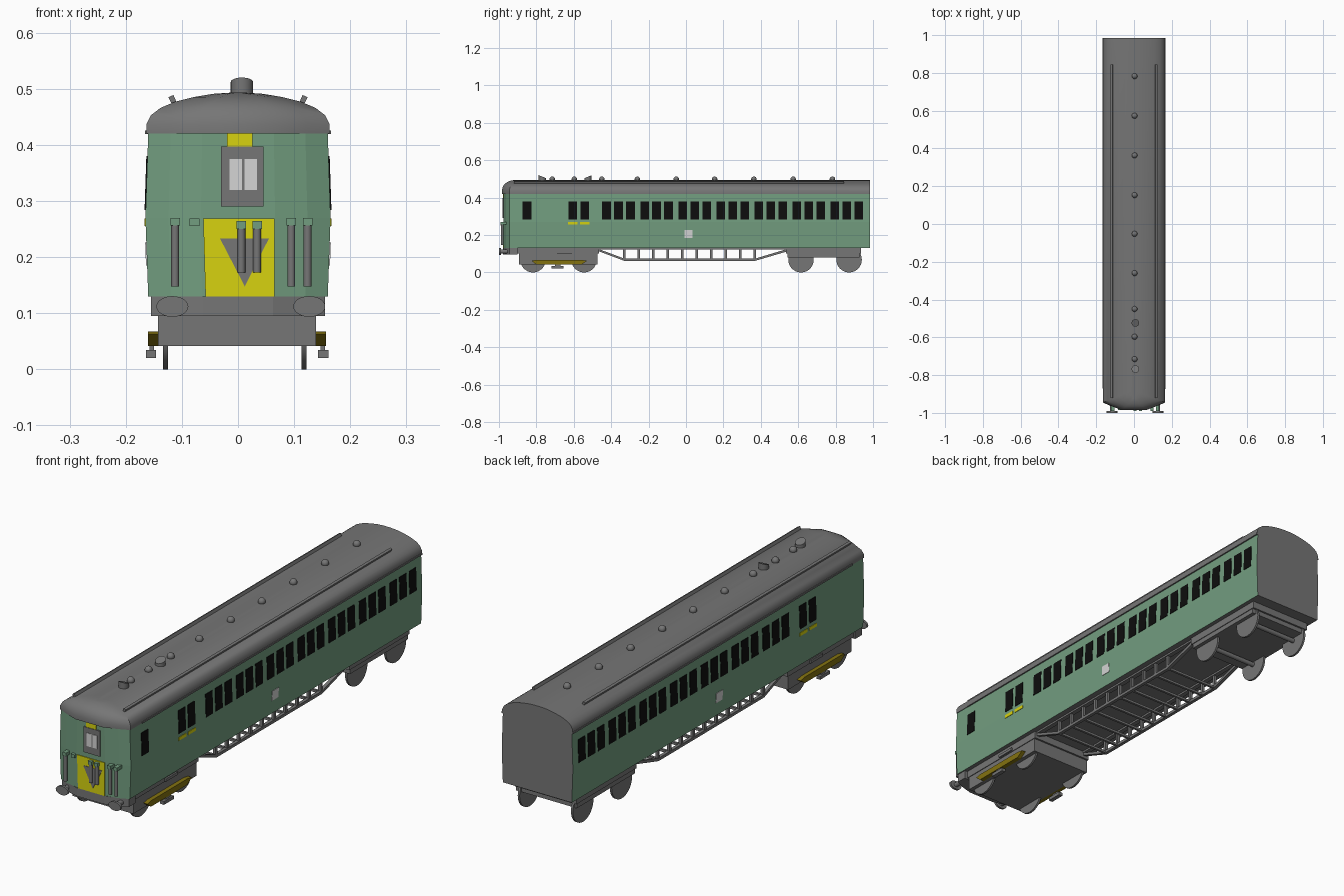
import bpy, bmesh, math
from mathutils import Matrix, Vector

cube = bpy.data.objects.get("Cube")
if cube:
    bpy.data.objects.remove(cube, do_unlink=True)


def material(name, r, g, b):
    m = bpy.data.materials.new(name)
    m.use_nodes = True
    m.diffuse_color = (r, g, b, 1)
    m.node_tree.nodes["Principled BSDF"].inputs["Base Color"].default_value = (r, g, b, 1)
    return m


GREY = material("grey", 0.18, 0.18, 0.18)
GREEN = material("green", 0.17, 0.34, 0.215)
YELLOW = material("yellow", 0.68, 0.65, 0.005)
GOLD = material("dark_gold", 0.23, 0.17, 0.005)
BLACK = material("black", 0.004, 0.004, 0.004)
WHITE = material("pale_grey", 0.66, 0.66, 0.66)


def finish(name, bm, mats, smooth=False):
    bmesh.ops.recalc_face_normals(bm, faces=bm.faces[:])
    me = bpy.data.meshes.new(name)
    bm.to_mesh(me)
    bm.free()
    for m in mats:
        me.materials.append(m)
    ob = bpy.data.objects.new(name, me)
    bpy.context.collection.objects.link(ob)
    if smooth:
        for p in me.polygons:
            p.use_smooth = True
        me.set_sharp_from_angle(angle=math.radians(35))
    return ob


def prism(name, pts, axis, lo, hi, mat):
    """Extrude a 2D outline along an axis."""
    bm = bmesh.new()
    place = {"x": lambda a, b, t: (t, a, b),
             "y": lambda a, b, t: (a, t, b),
             "z": lambda a, b, t: (a, b, t)}[axis]
    ends = [[bm.verts.new(place(a, b, t)) for a, b in pts] for t in (lo, hi)]
    n = len(pts)
    for ring in ends:
        bm.faces.new(ring)
    for i in range(n):
        j = (i + 1) % n
        bm.faces.new((ends[0][i], ends[0][j], ends[1][j], ends[1][i]))
    return finish(name, bm, [mat])


def box(name, x0, x1, y0, y1, z0, z1, mat=GREY):
    return prism(name, [(x0, y0), (x1, y0), (x1, y1), (x0, y1)], "z", z0, z1, mat)


def cylinder(name, centre, radius, depth, axis="z", mat=GREY, sides=24, scale=(1, 1, 1), shear=0):
    bm = bmesh.new()
    bmesh.ops.create_cone(bm, cap_ends=True, segments=sides, radius1=radius,
                          radius2=radius, depth=depth)
    for v in bm.verts:
        if v.co.z > 0:
            v.co.z += shear * (v.co.y - radius * abs(shear) / shear) if shear else 0
    turn = {"x": Matrix.Rotation(math.pi / 2, 4, "Y"),
            "y": Matrix.Rotation(math.pi / 2, 4, "X"), "z": Matrix()}[axis]
    bmesh.ops.transform(bm, matrix=Matrix.Translation(centre) @ Matrix.Diagonal((*scale, 1)) @ turn,
                        verts=bm.verts[:])
    return finish(name, bm, [mat], True)


def nosed_loft(name, levels, back, nose, mats, smooth=False):
    """Stack horizontal rings with a faceted bowed nose: (half width, z, nose setback)."""
    bm = bmesh.new()
    rings = []
    for w, z, off in levels:
        half = [(1, -0.945), (0.75, -0.963), (0.4, nose)]
        front = [(w * f, y + off) for f, y in half]
        outline = [(-w, back), (w, back)] + front + [(-x, y) for x, y in reversed(front)]
        rings.append([bm.verts.new((x, y, z)) for x, y in outline])
    for a, b in zip(rings, rings[1:]):
        for i in range(len(a)):
            j = (i + 1) % len(a)
            bm.faces.new((a[i], a[j], b[j], b[i]))
    bm.faces.new(rings[0])
    bm.faces.new(rings[-1])
    bm.normal_update()
    bmesh.ops.recalc_face_normals(bm, faces=bm.faces[:])
    if len(mats) > 1:
        for f in bm.faces:
            f.material_index = 1 if f.normal.y > 0.9 or abs(f.normal.z) > 0.9 else 0
    return finish(name, bm, mats, smooth)


# Body shell, roof and front beam
REAR = 0.985
nosed_loft("body", [(0.160, 0.13, 0), (0.165, 0.27, 0), (0.160, 0.42, 0)],
           REAR, -0.975, [GREEN, GREY])
nosed_loft("roof", [(0.163, 0.42, 0), (0.163, 0.437, 0), (0.155, 0.453, 0.004),
                    (0.138, 0.466, 0.01), (0.112, 0.477, 0.02), (0.08, 0.485, 0.033),
                    (0.045, 0.491, 0.048), (0.015, 0.493, 0.06)],
           REAR, -0.985, [GREY], True)
nosed_loft("front_beam", [(0.155, 0.095, 0), (0.155, 0.13, 0)], -0.90, -0.978, [GREY])


def side_x(z):
    return 0.165 - (0.005 * (z - 0.27) / 0.15 if z > 0.27 else 0.005 * (0.27 - z) / 0.14)


def side_plate(name, s, y, width, z0, z1, mat):
    pts = [(s * (side_x(z) + d), z) for z, d in
           ((z0, -0.003), (z0, 0.002), (z1, 0.002), (z1, -0.003))]
    prism(name, pts, "y", y - width / 2, y + width / 2, mat)


# Side windows, stripes, panels and gutters
windows = [-0.605, -0.542] + [-0.425 + 0.2035 * g + 0.064 * k for g in range(7) for k in range(3)]
for s in (-1, 1):
    for y in windows + ([-0.85] if s > 0 else []):
        side_plate("side_window", s, y, 0.046, 0.284, 0.38, BLACK)
    for y in windows[:2]:
        side_plate("yellow_stripe", s, y, 0.05, 0.255, 0.269, YELLOW)
    side_plate("side_panel", s, 0.013, 0.043, 0.185, 0.226, WHITE)
    box("gutter", s * 0.158, s * 0.166, -0.87, REAR, 0.419, 0.426)
    # Roof rail
    prism("roof_rail", [(s * 0.109, 0.475), (s * 0.117, 0.471), (s * 0.124, 0.485), (s * 0.115, 0.489)],
          "y", -0.92, 0.845, GREY)

# Front panel, door and arrow
prism("front_panel", [(-0.058, 0.13), (0.065, 0.13), (0.065, 0.269), (-0.062, 0.269)],
      "y", -0.978, -0.971, YELLOW)
box("front_top_strip", -0.02, 0.026, -0.978, -0.971, 0.395, 0.42, YELLOW)
box("front_door", -0.03, 0.045, -0.980, -0.972, 0.29, 0.397)
for x in (-0.015, 0.012):
    box("door_window", x, x + 0.022, -0.982, -0.975, 0.32, 0.375, WHITE)
prism("front_arrow", [(-0.032, 0.233), (0.055, 0.233), (0.012, 0.148)], "y", -0.980, -0.973, GREY)

# Front hoses with their brackets
for x, low in ((-0.112, 0.148), (0.006, 0.173), (0.034, 0.173), (0.095, 0.148), (0.124, 0.148)):
    cylinder("hose", (x, -0.983, (low + 0.256) / 2), 0.007, 0.256 - low, sides=12)
    top = 0.27 if low < 0.16 else 0.264
    box("hose_bracket", x - 0.0085, x + 0.0085, -0.991, -0.95, top - 0.014, top, GREEN)
box("spare_bracket", -0.086, -0.069, -0.985, -0.95, 0.255, 0.269, GREEN)

# Buffers
for x in (-0.117, 0.127):
    cylinder("buffer_shaft", (x, -0.96, 0.112), 0.010, 0.07, "y")
    cylinder("buffer_head", (x, -0.995, 0.112), 0.0285, 0.010, "y", scale=(1, 1, 0.65))

# Roof vents and horns
for y in (-0.715, -0.597, -0.45, -0.26, -0.052, 0.153, 0.363, 0.573, 0.783):
    bm = bmesh.new()
    bmesh.ops.create_uvsphere(bm, u_segments=16, v_segments=10, radius=0.015)
    bmesh.ops.translate(bm, verts=bm.verts[:], vec=Vector((0.003, y, 0.498)))
    finish("roof_vent", bm, [GREY], True)
for y, shear in ((-0.768, -0.4), (-0.524, 0.4)):
    cylinder("roof_horn", (0.007, y, 0.5025), 0.02, 0.035, shear=shear)

# Bogies
for y0, y1, low, axles in ((-0.90, -0.465, 0.042, (-0.818, -0.545)),
                           (0.535, 0.935, 0.08, (0.615, 0.872))):
    box("bogie_frame", -0.146, 0.142, y0, y1, 0.10, 0.13)
    box("bogie_body", -0.143, 0.139, y0 + 0.008, y1 - 0.008, low, 0.10)
    for y in axles:
        for x in (-0.129, 0.118):
            cylinder("wheel", (x, y, 0.068), 0.068, 0.009, "x", sides=32)
        cylinder("axle", (-0.005, y, 0.068), 0.01, 0.24, "x", sides=12)

# Collector beams and shoes on the front bogie
for s, inner, outer in ((-1, -0.142, -0.160), (1, 0.138, 0.157)):
    prism("collector_beam", [(-0.825, 0.062), (-0.80, 0.042), (-0.56, 0.042), (-0.53, 0.062),
                             (-0.56, 0.067), (-0.80, 0.067)], "x", inner, outer, GOLD)
    post = outer - s * 0.006
    box("shoe_post", post - 0.004, post + 0.004, -0.70, -0.67, 0.02, 0.058)
    box("collector_shoe", outer - s * 0.014, outer + s * 0.004, -0.72, -0.655, 0.02, 0.034)
    box("bogie_step", inner, outer - s * 0.008, -0.69, -0.61, 0.102, 0.114)

# Underframe trusses and cross bars
for s in (-1, 1):
    prism("truss_chord", [(-0.48, 0.13), (-0.48, 0.118), (-0.33, 0.062), (0.37, 0.062), (0.54, 0.112),
                          (0.54, 0.125), (0.37, 0.074), (-0.33, 0.074)],
          "x", s * 0.118, s * 0.132, GREY)
    box("sole_bar", s * 0.115, s * 0.135, -0.47, 0.54, 0.122, 0.131)
for i in range(10):
    y = -0.33 + 0.0775 * i
    box("cross_bar", -0.125, 0.125, y - 0.005, y + 0.005, 0.063, 0.073)
    for s in (-1, 1):
        box("truss_post", s * 0.119, s * 0.131, y - 0.006, y + 0.006, 0.068, 0.13)
